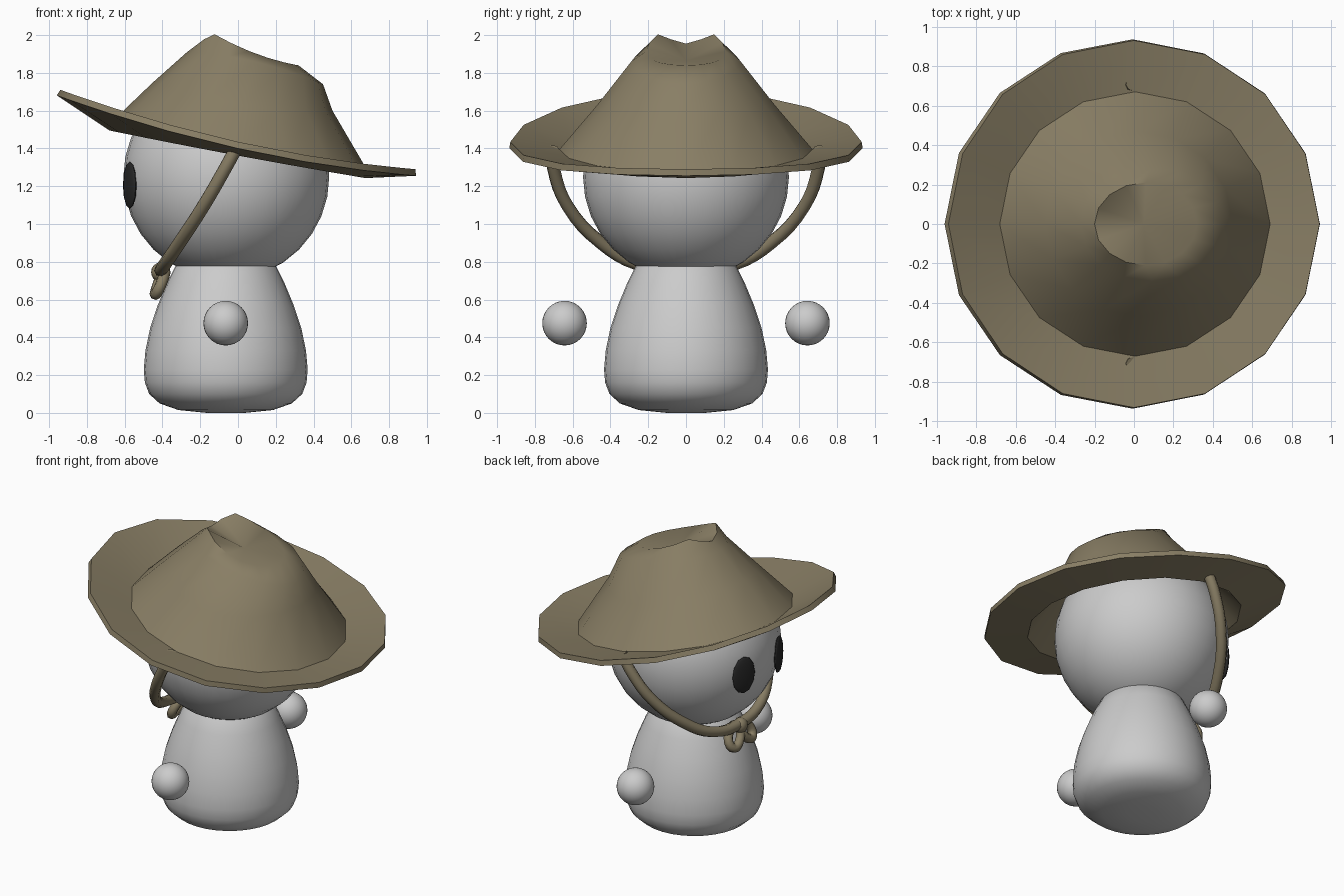
import bpy, bmesh, math

if "Cube" in bpy.data.objects:
    bpy.data.objects.remove(bpy.data.objects["Cube"])

CX = -0.065  # the figure stands slightly forward (towards -x) of the hat centre


def material(name, rgb):
    m = bpy.data.materials.new(name)
    m.diffuse_color = (*rgb, 1)
    m.use_nodes = True
    m.node_tree.nodes["Principled BSDF"].inputs["Base Color"].default_value = m.diffuse_color
    return m


def link(name, data, mat=None):
    ob = bpy.data.objects.new(name, data)
    bpy.context.collection.objects.link(ob)
    if mat:
        data.materials.append(mat)
    return ob


def finish(ob, angle=40):
    """Apply modifiers / curve bevel and shade smooth with sharp edges kept."""
    bpy.ops.object.select_all(action='DESELECT')
    ob.select_set(True)
    bpy.context.view_layer.objects.active = ob
    bpy.ops.object.convert(target='MESH')
    bpy.ops.object.shade_smooth_by_angle(angle=math.radians(angle))


def loft(name, rings, tip, mat=None, thickness=0):
    """Bridge rings (outer/lower first) and close the last one with a fan."""
    bm = bmesh.new()
    loops = [[bm.verts.new(p) for p in r] for r in rings]
    n = len(loops[0])
    for a, b in zip(loops, loops[1:]):
        for i in range(n):
            j = (i + 1) % n
            bm.faces.new((a[i], a[j], b[j], b[i]))
    t = bm.verts.new(tip)
    for i in range(n):
        bm.faces.new((loops[-1][i], loops[-1][(i + 1) % n], t))
    if not thickness:
        bm.faces.new(loops[0][::-1])
    me = bpy.data.meshes.new(name)
    bm.to_mesh(me)
    bm.free()
    ob = link(name, me, mat)
    if thickness:
        s = ob.modifiers.new("thickness", 'SOLIDIFY')
        s.thickness, s.offset = thickness, -1
    finish(ob)
    return ob


def ball(name, loc, scale, seg=32, rot=0, mat=None):
    bpy.ops.mesh.primitive_uv_sphere_add(segments=seg, ring_count=seg // 2,
                                         location=loc, rotation=(0, 0, rot))
    ob = bpy.context.object
    ob.name, ob.scale = name, scale
    if mat:
        ob.data.materials.append(mat)
    finish(ob, 60)


def cord(name, points, mat, closed=False, radius=0.035):
    cu = bpy.data.curves.new(name, 'CURVE')
    cu.dimensions = '3D'
    cu.bevel_depth, cu.bevel_resolution, cu.use_fill_caps = radius, 2, True
    sp = cu.splines.new('BEZIER')
    sp.resolution_u, sp.use_cyclic_u = 4, closed
    sp.bezier_points.add(len(points) - 1)
    for bp, p in zip(sp.bezier_points, points):
        bp.co = p
        bp.handle_left_type = bp.handle_right_type = 'AUTO'
    finish(link(name, cu, mat), 60)


felt = material("felt", (0.25, 0.21, 0.13))
black = material("eye_black", (0.02, 0.02, 0.02))


# Hat: tilted 16-sided rings from the brim edge to the pinched crown
def hat_ring(xf, zf, xb, zb, yh, zm, dips=(0, 0)):
    pts = []
    for i in range(16):
        a = 2 * math.pi * i / 16
        c = math.cos(a)
        z = zm + c * (zb - zf) / 2 + c * c * ((zb + zf) / 2 - zm)
        z -= {8: dips[0], 7: dips[1], 9: dips[1]}.get(i, 0)
        pts.append(((xf + xb) / 2 + c * (xb - xf) / 2, yh * math.sin(a), z))
    return pts


loft("hat", [
    hat_ring(-0.94, 1.71, 0.94, 1.29, 0.93, 1.435),
    hat_ring(-0.68, 1.53, 0.69, 1.275, 0.67, 1.395),
    hat_ring(-0.45, 1.75, 0.50, 1.60, 0.47, 1.63),
    hat_ring(-0.27, 1.91, 0.45, 1.74, 0.29, 1.86),
    hat_ring(-0.20, 2.05, 0.32, 1.84, 0.21, 1.915, (0.095, 0.06)),
], (0.05, 0, 1.865), felt, 0.035)

# Body: turned bell shape
profile = [(0.10, 0.0), (0.25, 0.015), (0.35, 0.05), (0.405, 0.10), (0.428, 0.16),
           (0.434, 0.23), (0.425, 0.33), (0.40, 0.45), (0.36, 0.57), (0.31, 0.69),
           (0.265, 0.78), (0.20, 0.84)]
loft("body", [[(CX + r * math.cos(2 * math.pi * i / 32), r * math.sin(2 * math.pi * i / 32), z)
               for i in range(32)] for r, z in profile], (CX, 0, 0.87))

# Head, and mirrored hands and eyes
ball("head", (CX + 0.003, 0, 1.25), (0.545,) * 3)
for side, s in (("left", -1), ("right", 1)):
    ball(side + "_hand", (CX, s * 0.643, 0.475), (0.118,) * 3)
    ball(side + "_eye", (-0.573, s * 0.19, 1.205), (0.022, 0.085, 0.125), 12,
         -s * 0.36, black)

# Chin strap: one side mirrored into a full loop under the face
half = [(-0.01, 0.71, 1.40), (-0.07, 0.70, 1.29), (-0.18, 0.63, 1.10),
        (-0.31, 0.45, 0.90), (-0.385, 0.26, 0.79)]
cord("chin_strap", half + [(-0.41, 0, 0.755)] + [(x, -y, z) for x, y, z in half[::-1]], felt)

# Bow: knot with two drooping loops
ball("bow_knot", (-0.415, 0, 0.745), (0.045, 0.05, 0.05), 16, 0, felt)
for side, s in (("left", -1), ("right", 1)):
    cord(side + "_bow_loop", [(-0.395, s * 0.01, 0.745), (-0.395, s * 0.10, 0.715),
                              (-0.43, s * 0.11, 0.635), (-0.435, s * 0.045, 0.645)],
         felt, True, 0.03)
